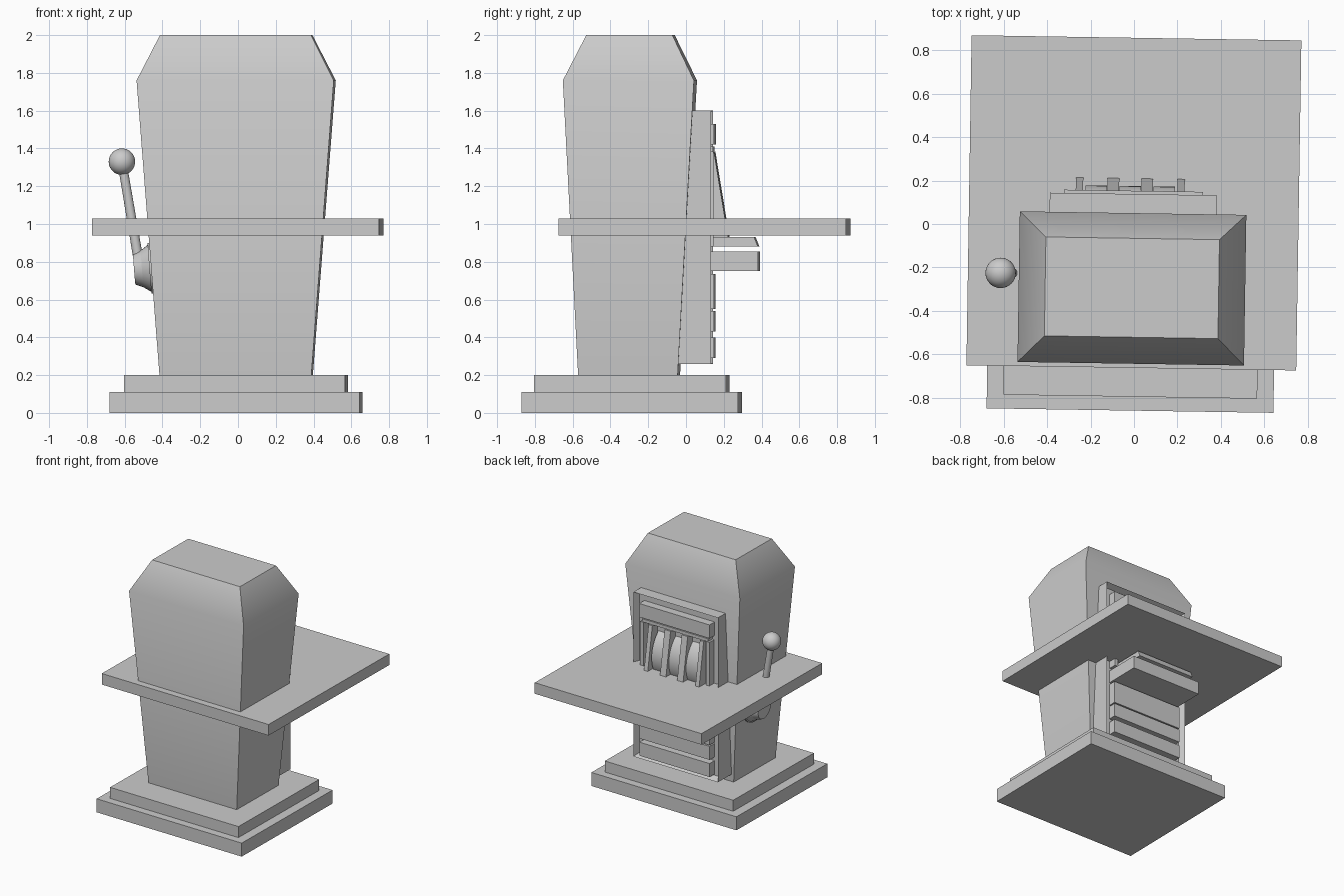
import bpy, bmesh, math
from mathutils import Matrix, Vector

if "Cube" in bpy.data.objects:
    bpy.data.objects.remove(bpy.data.objects["Cube"])

# The whole machine is turned very slightly about z
TURN = Matrix.Rotation(math.radians(-0.9), 4, 'Z')
CX = -0.005


def finish(name, bm, smooth=None):
    bmesh.ops.recalc_face_normals(bm, faces=bm.faces)
    bm.transform(TURN)
    me = bpy.data.meshes.new(name)
    bm.to_mesh(me)
    bm.free()
    ob = bpy.data.objects.new(name, me)
    bpy.context.collection.objects.link(ob)
    if smooth:
        bpy.ops.object.select_all(action='DESELECT')
        bpy.context.view_layer.objects.active = ob
        ob.select_set(True)
        bpy.ops.object.shade_smooth_by_angle(angle=math.radians(smooth))
    return ob


def box_bm(x0, x1, y0, y1, z0, z1):
    bm = bmesh.new()
    m = Matrix.Translation(((x0 + x1) / 2, (y0 + y1) / 2, (z0 + z1) / 2)) \
        @ Matrix.Diagonal((x1 - x0, y1 - y0, z1 - z0, 1))
    bmesh.ops.create_cube(bm, size=1, matrix=m)
    return bm


def box(name, hw, y0, y1, z0, z1, cx=CX):
    return finish(name, box_bm(cx - hw, cx + hw, y0, y1, z0, z1))


def side_profile(name, pts, cx, hw):
    """Extrude a (y, z) outline along x."""
    bm = bmesh.new()
    f = bm.faces.new([bm.verts.new((cx - hw, y, z)) for y, z in pts])
    r = bmesh.ops.extrude_face_region(bm, geom=[f])
    bmesh.ops.translate(bm, vec=(2 * hw, 0, 0),
                        verts=[v for v in r['geom'] if isinstance(v, bmesh.types.BMVert)])
    return finish(name, bm)


def cone(name, a, b, r1, r2, seg=32):
    """Cone or cylinder from point a to point b."""
    a, b = Vector(a), Vector(b)
    d = b - a
    bm = bmesh.new()
    m = Matrix.Translation((a + b) / 2) @ d.to_track_quat('Z', 'Y').to_matrix().to_4x4()
    bmesh.ops.create_cone(bm, cap_ends=True, segments=seg, radius1=r1, radius2=r2,
                          depth=d.length, matrix=m)
    return finish(name, bm, 35)


# Stepped base and wide shelf
box("base_lower", 0.661, -0.86, 0.285, 0, 0.11)
box("base_upper", 0.585, -0.796, 0.221, 0.11, 0.2)
box("shelf", 0.76, -0.663, 0.858, 0.94, 1.03, cx=-0.002)

# Tapered cabinet with a chamfered top: z, half width, y range
bm = bmesh.new()
rings = []
for z, w, y0, y1 in [(0.2, 0.402, -0.565, -0.038), (1.76, 0.522, -0.644, 0.05),
                     (2.0, 0.4, -0.522, -0.066)]:
    rings.append([bm.verts.new((CX + x, y, z))
                  for x, y in [(-w, y0), (w, y0), (w, y1), (-w, y1)]])
for lo, hi in zip(rings, rings[1:]):
    for i in range(4):
        j = (i + 1) % 4
        bm.faces.new((lo[i], lo[j], hi[j], hi[i]))
bm.faces.new(rings[0])
bm.faces.new(rings[-1])
finish("cabinet", bm, 40)

# Face panel with a raised rim and recessed field
bm = box_bm(CX - 0.385, CX + 0.385, -0.06, 0.138, 0.26, 1.6)
bm.normal_update()
face = max(bm.faces, key=lambda f: f.normal.y)
bmesh.ops.inset_region(bm, faces=[face], thickness=0.03)
bmesh.ops.translate(bm, vec=(0, -0.05, 0), verts=face.verts)
finish("face_panel", bm)

# Header sign and window surround
box("header_sign", 0.32, 0.08, 0.153, 1.42, 1.53)
box("window_top", 0.3, 0.08, 0.147, 1.385, 1.41)
for side, s in (("left", -1), ("right", 1)):
    box("window_side_" + side, 0.016, 0.08, 0.15, 0.88, 1.385, cx=CX + s * 0.3)

# Reels and the wedge dividers between them
for i in range(3):
    c = -0.02 + (i - 1) * 0.157
    cone(f"reel_{i + 1}", (c - 0.05, -0.075, 1.13), (c + 0.05, -0.075, 1.13), 0.25, 0.25, 48)
for i in range(4):
    outer = i in (0, 3)
    side_profile(f"divider_{i + 1}",
                 [(0.08, 1.38), (0.152, 1.38), (0.227, 0.925), (0.08, 0.925)],
                 -0.02 + (i - 1.5) * 0.156, 0.017 if outer else 0.027)

# Control deck and projecting ledge
side_profile("control_deck", [(0.08, 0.93), (0.365, 0.93), (0.385, 0.88), (0.08, 0.88)],
             CX, 0.26)
box("ledge", 0.32, 0.08, 0.386, 0.75, 0.855)

# Lower panels
for i, (z0, z1) in enumerate([(0.55, 0.735), (0.43, 0.54), (0.29, 0.4)]):
    box(f"lower_panel_{i + 1}", 0.32, 0.08, 0.152, z0, z1)

# Lever: hub square to the sloping side wall, arm and ball
Y = -0.235
hub = Vector((-0.446, Y, 0.767))
n = Vector((-1, 0, -0.077)).normalized()
cone("hub_plate", hub - n * 0.02, hub + n * 0.018, 0.135, 0.135)
cone("hub_cone", hub + n * 0.018, hub + n * 0.058, 0.125, 0.098)
cone("hub_cap", hub + n * 0.058, hub + n * 0.1, 0.098, 0.08)
cone("lever_arm", (-0.525, Y, 0.82), (-0.606, Y, 1.3), 0.026, 0.024, 24)
bm = bmesh.new()
bmesh.ops.create_uvsphere(bm, u_segments=32, v_segments=16, radius=0.07,
                          matrix=Matrix.Translation((-0.611, Y, 1.33)))
finish("lever_ball", bm, 60)
